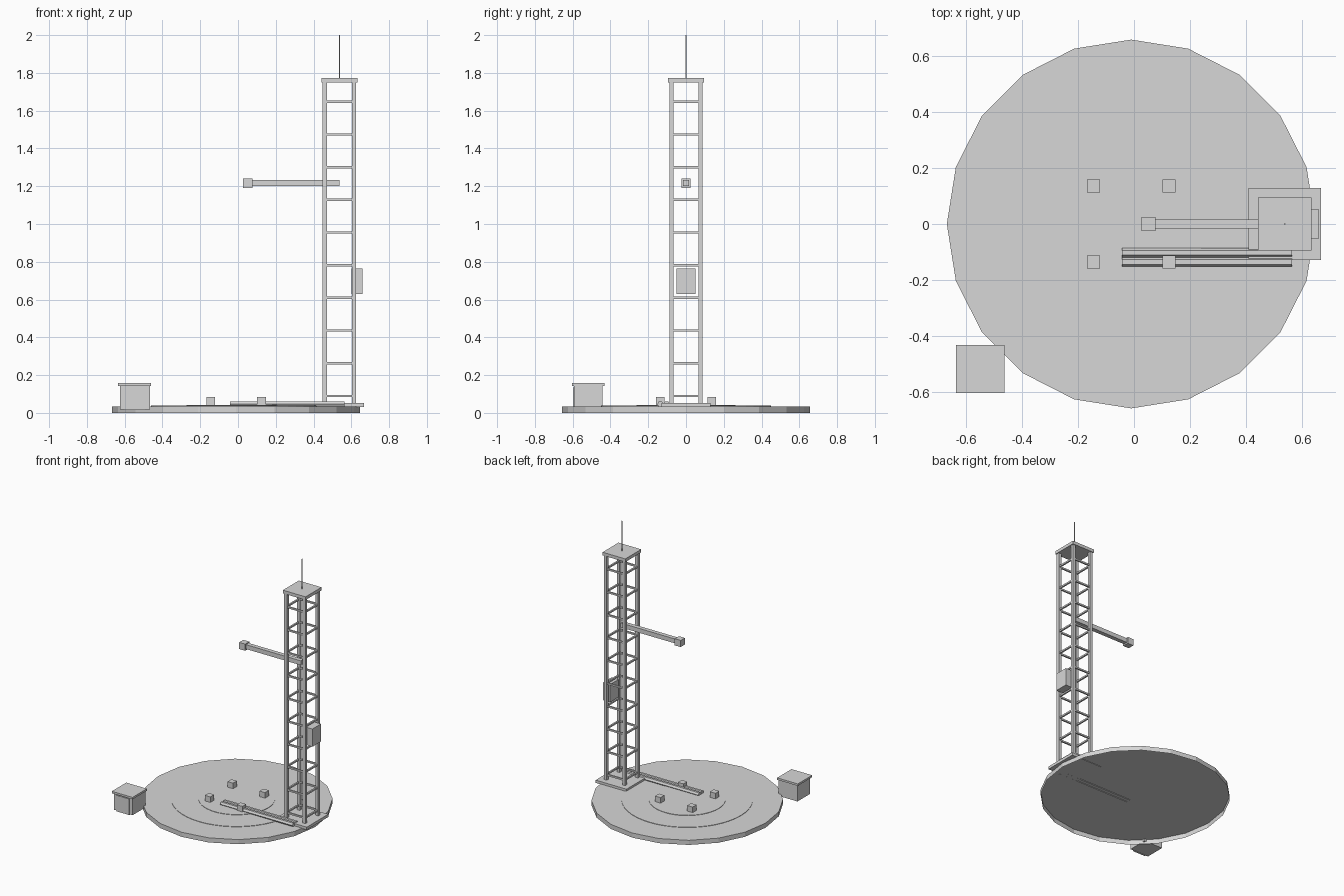
import bpy, bmesh, math

if "Cube" in bpy.data.objects:
    bpy.data.objects.remove(bpy.data.objects["Cube"])

grey = bpy.data.materials.new("plain_grey")
grey.diffuse_color = (0.68, 0.68, 0.68, 1)
grey.use_nodes = True
grey.node_tree.nodes["Principled BSDF"].inputs["Base Color"].default_value = grey.diffuse_color


def finish(name):
    o = bpy.context.object
    o.name = name
    o.data.materials.append(grey)
    return o


def box(name, x0, x1, y0, y1, z0, z1):
    bpy.ops.mesh.primitive_cube_add(size=1, location=((x0+x1)/2, (y0+y1)/2, (z0+z1)/2))
    bpy.context.object.scale = (x1-x0, y1-y0, z1-z0)
    bpy.ops.object.transform_apply(location=False, rotation=False)
    return finish(name)


def cyl(name, x, y, z0, z1, r, n):
    bpy.ops.mesh.primitive_cylinder_add(vertices=n, radius=r, depth=z1-z0, location=(x, y, (z0+z1)/2))
    return finish(name)


CX = -0.01   # pad centre
TX = 0.537   # tower centre

# Launch pad, open underneath, with two very thin raised discs
pad = cyl("pad", CX, 0, 0, 0.035, 0.657, 20)
bm = bmesh.new()
bm.from_mesh(pad.data)
bmesh.ops.delete(bm, geom=[f for f in bm.faces if f.normal.z < -0.9], context='FACES_ONLY')
bm.to_mesh(pad.data)
bm.free()
cyl("pad_outer_disc", CX, 0, 0.035, 0.038, 0.45, 48)
cyl("pad_inner_disc", CX, 0, 0.037, 0.041, 0.263, 48)

# Hold-down blocks
for sx in (-1, 1):
    for sy in (-1, 1):
        x, y = CX + sx*0.134, sy*0.136
        box("hold_down_block", x-0.023, x+0.023, y-0.023, y+0.023, 0.036, 0.083)

# Tower base, legs, rungs, cap and mast
box("tower_base", TX-0.129, TX+0.129, -0.129, 0.129, 0.032, 0.053)
P, H, R = 0.077, 0.0115, 0.006
for sx in (-1, 1):
    for sy in (-1, 1):
        x, y = TX + sx*P, sy*P
        box("tower_leg", x-H, x+H, y-H, y+H, 0.05, 1.757)
for i in range(10):
    z = 0.09 + i*0.173
    for s in (-1, 1):
        box("tower_rung_x", TX-P, TX+P, s*P-R, s*P+R, z-R, z+R)
        box("tower_rung_y", TX+s*P-R, TX+s*P+R, -P, P, z-R, z+R)
box("tower_cap", TX-0.095, TX+0.095, -0.095, 0.095, 1.75, 1.774)
cyl("mast", TX, 0, 1.774, 2.0, 0.0035, 6)

# Access arm with end block
box("access_arm", 0.068, TX, -0.016, 0.016, 1.201, 1.234)
box("arm_end_block", 0.027, 0.077, -0.025, 0.025, 1.191, 1.241)

# Equipment box on the tower side
box("equipment_box", 0.6, 0.659, -0.051, 0.051, 0.63, 0.764)

# Two hexagonal supply pipes lying on the pad
for y in (-0.1025, -0.1355):
    bpy.ops.mesh.primitive_cylinder_add(vertices=6, radius=0.0165, depth=0.605,
                                        location=(0.26, y, 0.046), rotation=(0, math.pi/2, 0))
    finish("supply_pipe")

# Hut with roof and front panel
box("hut_walls", -0.624, -0.467, -0.594, -0.442, 0.018, 0.145)
box("hut_roof", -0.634, -0.461, -0.603, -0.431, 0.143, 0.158)
box("hut_front_panel", -0.6, -0.492, -0.598, -0.59, 0.014, 0.135)
